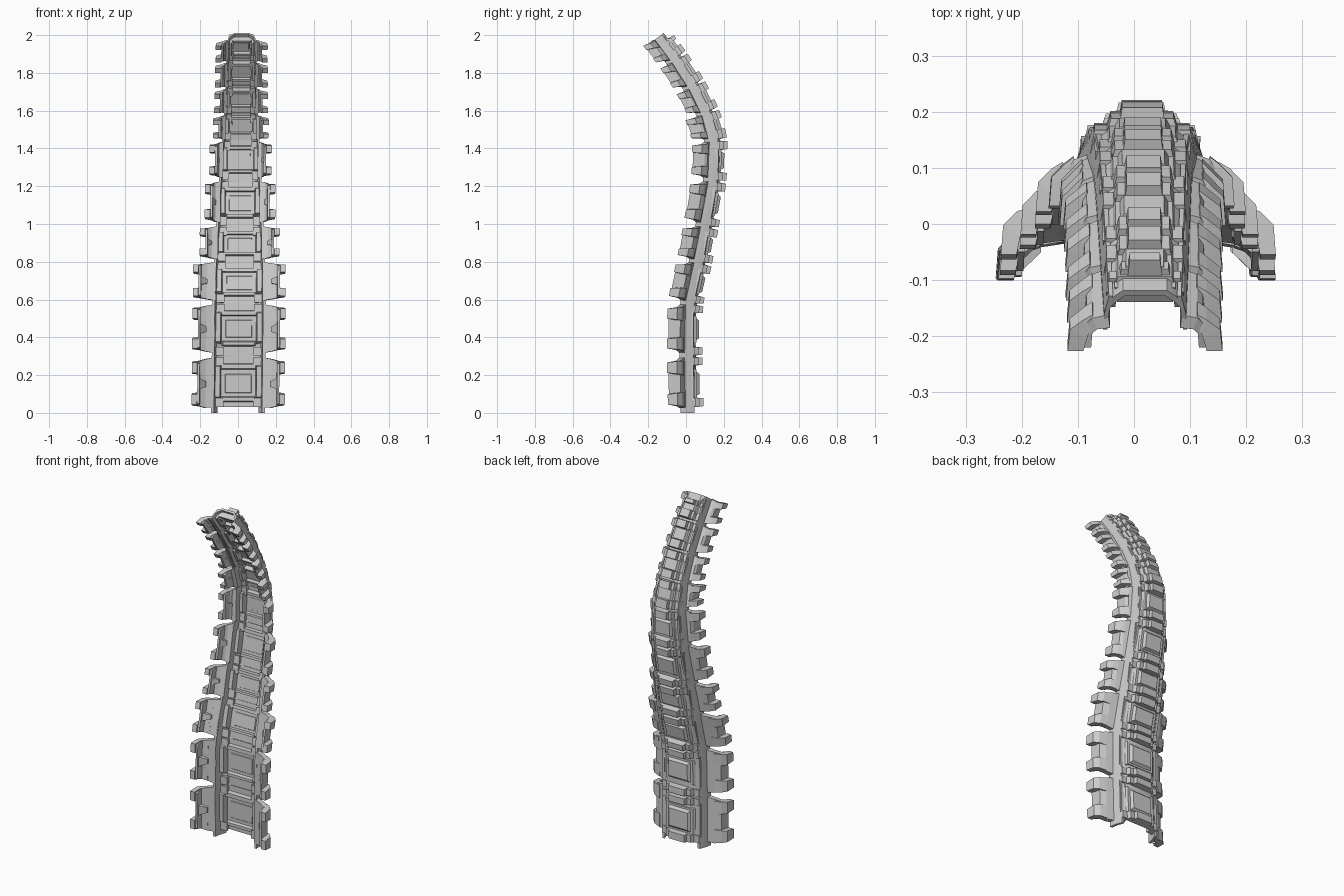
import bpy, bmesh
from mathutils import Vector

if "Cube" in bpy.data.objects:
    bpy.data.objects.remove(bpy.data.objects["Cube"], do_unlink=True)

grey = bpy.data.materials.new("plain grey")
grey.use_nodes = True
grey.diffuse_color = (0.6, 0.6, 0.6, 1)
grey.node_tree.nodes["Principled BSDF"].inputs["Base Color"].default_value = (0.6, 0.6, 0.6, 1)

# Joint heights, path depth at each joint, rail half width, wing tip half width
Z = [0.0, 0.3, 0.58, 0.8, 0.99, 1.23, 1.44, 1.58, 1.72, 1.86, 1.98]
Y = [0.005, 0.0, 0.005, 0.05, 0.085, 0.125, 0.13, 0.09, 0.02, -0.07, -0.16]
W = [0.142, 0.142, 0.142, 0.135, 0.125, 0.112, 0.1, 0.09, 0.085, 0.08, 0.075]
TIP = [0.247, 0.247, 0.245, 0.212, 0.187, 0.165, 0.148, 0.142, 0.14, 0.138]
N = len(TIP)


def sample(table, z):
    """Smooth interpolation of a table over height: value and slope."""
    i = max(k for k in range(N) if Z[k] <= max(z, 0))

    def slope(k):
        a, b = max(k - 1, 0), min(k + 1, N)
        return (table[b] - table[a]) / (Z[b] - Z[a])
    h = Z[i + 1] - Z[i]
    t = (z - Z[i]) / h
    p, q, m, n = table[i], table[i + 1], slope(i) * h, slope(i + 1) * h
    c3, c2 = 2 * p - 2 * q + m + n, 3 * q - 3 * p - 2 * m - n
    return ((c3 * t + c2) * t + m) * t + p, ((3 * c3 * t + 2 * c2) * t + m) / h


def place(x, v, z, tilt):
    """Map side offset x, backward offset v and path height z to space."""
    y, dy = sample(Y, z)
    n = Vector((0, 1, -dy * tilt)).normalized()
    return Vector((x + 0.01 * z, y, z)) + n * v


def loft(bm, rings, tilt=1.0):
    """Closed skin through rings of (x, v, z) points, with end caps."""
    vs = [[bm.verts.new(place(*p, tilt)) for p in r] for r in rings]
    n = len(rings[0])
    for a, b in zip(vs, vs[1:]):
        for i in range(n):
            j = (i + 1) % n
            bm.faces.new((a[i], a[j], b[j], b[i]))
    bm.faces.new(vs[0])
    bm.faces.new(vs[-1][::-1])


def block(bm, x0, x1, z0, z1, v0, v1, dx=0.0, dz=0.0):
    """Box on the path whose face at v1 shrinks by dx and dz."""
    loft(bm, [[(x0, v0, z0), (x1, v0, z0), (x1, v0, z1), (x0, v0, z1)],
              [(x0 + dx, v1, z0 + dz), (x1 - dx, v1, z0 + dz),
               (x1 - dx, v1, z1 - dz), (x0 + dx, v1, z1 - dz)]])


def plate(bm, side, reach, stations):
    """Plate through stations (outer x, v, inner x, v, low, high), kept nearly level."""
    loft(bm, [[(side * x, v * reach, lo), (side * x, v * reach, hi),
               (side * xi, vi * reach, hi), (side * xi, vi * reach, lo)]
              for x, v, xi, vi, lo, hi in stations], 0.4)


def finish(name, bm, smooth=False):
    bmesh.ops.recalc_face_normals(bm, faces=bm.faces)
    me = bpy.data.meshes.new(name)
    bm.to_mesh(me)
    bm.free()
    me.materials.append(grey)
    ob = bpy.data.objects.new(name, me)
    bpy.context.collection.objects.link(ob)
    if smooth:
        bpy.context.view_layer.objects.active = ob
        ob.select_set(True)
        bpy.ops.object.shade_smooth_by_angle()
        ob.select_set(False)


heights = [Z[-1] * k / 60 for k in range(61)]

# Continuous side rails
for side, name in ((1, "left_rail"), (-1, "right_rail")):
    bm = bmesh.new()
    profile = ((0.76, 0.04), (0.86, 0.04), (0.97, 0.0), (1.0, -0.035), (0.9, -0.035), (0.86, 0.0))
    loft(bm, [[(side * sample(W, z)[0] * f, v, z) for f, v in profile] for z in heights])
    finish(name, bm, True)

# Thin arched shell joining the rails
bm = bmesh.new()
arch = ((-0.86, 0.025), (-0.72, 0.04), (-0.52, 0.052), (0.52, 0.052), (0.72, 0.04), (0.86, 0.025),
        (0.82, 0.015), (0.68, 0.028), (0.48, 0.04), (-0.48, 0.04), (-0.68, 0.028), (-0.82, 0.015))
loft(bm, [[(sample(W, z)[0] * f, v, z) for f, v in arch] for z in heights[1:]])
finish("back_shell", bm, True)

backs, fronts, wings, ribs = (bmesh.new() for _ in range(4))
for i in range(N):
    z0, L = Z[i], Z[i + 1] - Z[i]
    w, tip = (W[i] + W[i + 1]) / 2, TIP[i]
    reach = 1.0 if i < 7 else 0.8

    def at(s):
        return z0 + s * L

    # Raised back pad with a lower skirt
    block(backs, -0.72 * w, 0.72 * w, at(0.22), at(0.8), 0.03, 0.056, 0.1 * w, 0.04 * L)
    block(backs, -0.55 * w, 0.55 * w, at(0.28), at(0.74), 0.05, 0.07, 0.12 * w, 0.06 * L)

    # Recessed front pad framed by posts and cross bars
    block(fronts, -0.56 * w, 0.56 * w, at(0.3), at(0.74), 0.045, 0.028, 0.08 * w, 0.06 * L)
    block(fronts, -0.7 * w, 0.7 * w, at(0.76), at(0.88), 0.045, 0.01, 0.06 * w, 0.02 * L)
    block(fronts, -0.65 * w, 0.65 * w, at(0.18), at(0.3), 0.045, 0.012, 0.06 * w, 0.03 * L)
    for side in (-1, 1):
        a, b = sorted((side * 0.64 * w, side * 0.9 * w))
        block(fronts, a, b, at(0.22), at(0.88), 0.035, -0.005, 0.04 * w, 0.06 * L)

        # Wing panel, hooked forward between the prongs
        knee = tip - 0.028
        mid = w + 0.5 * (knee - w)
        low = 0.1 if i == 0 else 0.06
        plate(wings, side, reach,
              [(w - 0.012, -0.005, w - 0.015, -0.035, at(low), at(0.98)),
               (mid, -0.016, mid - 0.008, -0.042, at(0.09), at(0.95)),
               (knee - 0.006, -0.032, knee - 0.016, -0.055, at(0.12), at(0.92)),
               (knee - 0.002, -0.094, knee - 0.014, -0.094, at(0.17), at(0.87))])
        # Two blunt forward prongs
        for lo, hi in ((0.12, 0.36), (0.68, 0.92)):
            plate(wings, side, reach,
                  [(mid, -0.012, mid - 0.008, -0.042, at(lo - 0.02), at(hi)),
                   (knee, -0.024, knee - 0.01, -0.055, at(lo), at(hi)),
                   (tip - 0.004, -0.048, tip - 0.034, -0.07, at(lo + 0.01), at(hi - 0.01)),
                   (tip, -0.1, tip - 0.028, -0.1, at(lo + 0.03), at(hi - 0.03))])
        # Tapered rib inside the wing
        plate(ribs, side, reach,
              [(mid - 0.01, -0.035, mid - 0.01, -0.05, at(0.46), at(0.56)),
               (knee - 0.008, -0.04, knee - 0.012, -0.085, at(0.42), at(0.62))])
finish("back_pads", backs)
finish("front_pads", fronts)
finish("side_wings", wings)
finish("wing_ribs", ribs)

# Clasps on both sides of every joint, single ones at the two ends
bm = bmesh.new()
spans = [(0, 0.03, 0.08), (N, Z[N] - 0.055, Z[N] - 0.03)]
for i in range(1, N):
    h = min(0.05, 0.17 * (Z[i + 1] - Z[i - 1]))
    spans += [(i, Z[i] + 0.004, Z[i] + h), (i, Z[i] - h, Z[i] - 0.004)]
for i, a, b in spans:
    w = W[i]
    block(bm, -0.66 * w, 0.66 * w, a, b, 0.035, 0.068, 0.1 * w, 0.004)
    block(bm, -0.42 * w, 0.42 * w, a, b, 0.05, 0.088, 0.06 * w, 0.004)
    for e in (-1, 1):
        p, q = sorted((e * 0.55 * w, e * 0.93 * w))
        block(bm, p, q, a, b, 0.005, 0.047, 0.08 * w, 0.004)
finish("joint_clasps", bm)
